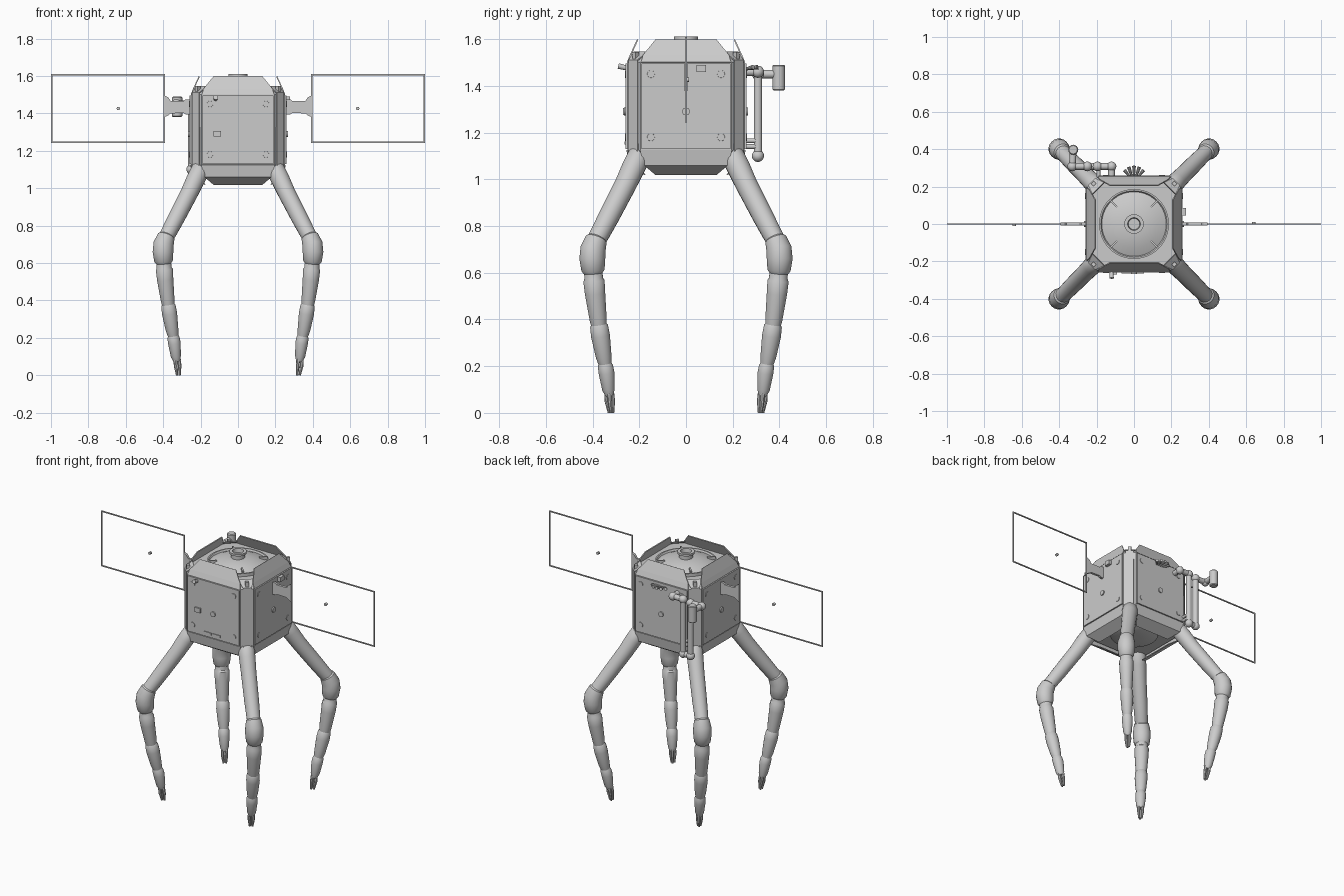
import bpy, bmesh, math
from mathutils import Vector, Matrix

if "Cube" in bpy.data.objects:
    bpy.data.objects.remove(bpy.data.objects["Cube"])


def finish(name, bm, smooth=True):
    bmesh.ops.recalc_face_normals(bm, faces=bm.faces)
    me = bpy.data.meshes.new(name)
    bm.to_mesh(me)
    bm.free()
    ob = bpy.data.objects.new(name, me)
    bpy.context.collection.objects.link(ob)
    if smooth:
        bpy.ops.object.select_all(action='DESELECT')
        ob.select_set(True)
        bpy.context.view_layer.objects.active = ob
        bpy.ops.object.shade_smooth_by_angle(angle=math.radians(35))
    return ob


def loft(name, rings, smooth=True, caps=True):
    """Skin a list of closed rings with quads."""
    bm = bmesh.new()
    loops = [[bm.verts.new(p) for p in r] for r in rings]
    n = len(loops[0])
    for a, b in zip(loops, loops[1:]):
        for i in range(n):
            j = (i + 1) % n
            bm.faces.new((a[i], a[j], b[j], b[i]))
    if caps:
        bm.faces.new(loops[0])
        bm.faces.new(loops[-1])
    return finish(name, bm, smooth)


def tube(name, pts, radii, n=16):
    """Round tube along points lying in one plane."""
    pts = [Vector(p) for p in pts]
    d = (pts[-1] - pts[0]).normalized()
    ref = Vector((0, 0, 1)).cross(d)
    ref = ref.normalized() if ref.length > 0.02 else Vector((1, 0, 0))
    rings = []
    for i, (p, r) in enumerate(zip(pts, radii)):
        t = (pts[min(i + 1, len(pts) - 1)] - pts[max(i - 1, 0)]).normalized()
        u = (ref - t * ref.dot(t)).normalized()
        v = t.cross(u)
        rings.append([p + r * (math.cos(k * math.tau / n) * u + math.sin(k * math.tau / n) * v)
                      for k in range(n)])
    return loft(name, rings)


def box(name, loc, size, rot=None):
    bm = bmesh.new()
    m = Matrix.Translation(loc) @ (rot or Matrix()) @ Matrix.Diagonal((*size, 1))
    bmesh.ops.create_cube(bm, size=1, matrix=m)
    return finish(name, bm, False)


def octagon(h, c, z):
    return [Vector((x, y, z)) for x, y in ((h, -c), (h, c), (c, h), (-c, h), (-h, c), (-h, -c), (-c, -h), (c, -h))]


def plate(name, rows, turn, t=0.006):
    """Bent plate: rows of (half width, distance, height), facing outwards, turned about z."""
    rot = Matrix.Rotation(turn, 3, 'Z')
    bm = bmesh.new()
    vs = [(bm.verts.new(rot @ Vector((-w, -d, z))), bm.verts.new(rot @ Vector((w, -d, z)))) for w, d, z in rows]
    for a, b in zip(vs, vs[1:]):
        bm.faces.new((a[0], a[1], b[1], b[0]))
    ob = finish(name, bm, False)
    sol = ob.modifiers.new('thickness', 'SOLIDIFY')
    sol.thickness, sol.offset = t, 0
    return ob


def spin(name, profile, n=48):
    """Lathed shape about z from (radius, height) pairs."""
    return loft(name, [[Vector((r * math.cos(k * math.tau / n), r * math.sin(k * math.tau / n), z))
                        for k in range(n)] for r, z in profile])


# Body hull with chamfered corners
loft('body', [octagon(0.235, 0.18, 1.09), octagon(0.25, 0.195, 1.12),
              octagon(0.25, 0.195, 1.50), octagon(0.235, 0.18, 1.525)], False)

# Wall panels, open flaps above and below, side fittings
for k in range(4):
    a = k * math.pi / 2
    rot = Matrix.Rotation(a, 4, 'Z')
    plate('side_panel', [(0.19, 0.254, 1.13), (0.19, 0.254, 1.495)], a, 0.010)
    plate('upper_flap', [(0.192, 0.25, 1.50), (0.185, 0.238, 1.53), (0.13, 0.207, 1.598)], a)
    plate('lower_flap', [(0.197, 0.252, 1.125), (0.178, 0.242, 1.06), (0.13, 0.175, 1.02)], a)
    tube('port_ring', [rot @ Vector((0, -y, 1.29)) for y in (0.25, 0.266, 0.266, 0.258)],
         (0.017, 0.017, 0.010, 0.010))
    for x in (-0.15, 0.15):
        for z in (1.18, 1.45):
            tube('corner_port', [rot @ Vector((x, -y, z)) for y in (0.25, 0.262)], (0.018, 0.016))

# Corner columns and deck struts
for k in range(4):
    a = math.pi / 4 + k * math.pi / 2
    plate('corner_strip', [(0.026, 0.318, 1.11), (0.026, 0.318, 1.51), (0.045, 0.27, 1.545)], a)
    rot = Matrix.Rotation(a, 4, 'Z')
    box('deck_strut', rot @ Vector((0.155, 0, 1.55)), (0.05, 0.010, 0.020), rot)
    box('corner_hinge', rot @ Vector((0.305, 0, 1.53)), (0.02, 0.02, 0.03), rot)

# Docking dome on the top deck, with central ring
spin('top_dome', [(0.187, 1.52), (0.187, 1.545), (0.178, 1.545), (0.172, 1.535), (0.13, 1.553),
                  (0.08, 1.565), (0.04, 1.57)])
spin('dock_ring', [(0.042, 1.56), (0.042, 1.595), (0.052, 1.597), (0.052, 1.61), (0.034, 1.61),
                   (0.030, 1.585)], 32)
spin('bottom_dome', [(0.15, 1.10), (0.15, 1.075), (0.11, 1.06), (0.05, 1.055)])

# Solar wings: open frame, flat boom and a small fitting each
for s in (-1, 1):
    for z in (1.246, 1.606):
        box('wing_rail', (s * 0.695, 0, z), (0.61, 0.007, 0.007))
    for x in (0.3935, 0.9965):
        box('wing_post', (s * x, 0, 1.426), (0.007, 0.007, 0.367))
    tube('wing_fitting', [(s * 0.64, s * 0.004 - 0.008, 1.426), (s * 0.64, s * 0.004 + 0.008, 1.426)], (0.009, 0.009))
    outline = [(0.25, 1.395), (0.28, 1.395), (0.29, 1.402), (0.36, 1.40), (0.372, 1.39), (0.393, 1.38),
               (0.393, 1.495), (0.372, 1.485), (0.36, 1.465), (0.29, 1.465), (0.28, 1.475), (0.25, 1.475)]
    loft('wing_boom', [[Vector((s * x, y, z)) for x, z in outline] for y in (-0.008, 0.008)], False)

# Legs: each segment is rows of (offset along the diagonal in x and y, height, radius)
segments = {
    'upper_leg': [(0.185, 1.125, 0.035), (0.20, 1.10, 0.050), (0.225, 1.05, 0.050), (0.26, 0.975, 0.047),
                  (0.33, 0.84, 0.045), (0.372, 0.76, 0.042), (0.39, 0.73, 0.040)],
    'knee': [(0.378, 0.755, 0.030), (0.384, 0.742, 0.047), (0.398, 0.70, 0.055), (0.401, 0.66, 0.056),
             (0.398, 0.61, 0.050), (0.396, 0.59, 0.035)],
    'shin': [(0.398, 0.62, 0.040), (0.395, 0.575, 0.040), (0.394, 0.565, 0.046), (0.389, 0.51, 0.044),
             (0.376, 0.40, 0.037), (0.372, 0.365, 0.032)],
    'ankle': [(0.374, 0.385, 0.030), (0.372, 0.37, 0.039), (0.366, 0.33, 0.041), (0.352, 0.24, 0.034),
              (0.345, 0.20, 0.026)],
    'foot': [(0.348, 0.22, 0.024), (0.345, 0.20, 0.033), (0.340, 0.17, 0.034), (0.332, 0.10, 0.027),
             (0.328, 0.075, 0.018)],
}
for sx, sy, side in ((1, -1, 'front_right'), (-1, -1, 'front_left'), (1, 1, 'back_right'), (-1, 1, 'back_left')):
    for part, rows in segments.items():
        tube(f'{side}_{part}', [(c * sx, c * sy, z) for c, z, r in rows], [r for c, z, r in rows], 20)
    for k in range(3):
        ox, oy = (0.013 * f(k * math.tau / 3) for f in (math.cos, math.sin))
        tube(f'{side}_claw', [(0.329 * sx + ox, 0.329 * sy + oy, 0.09),
                              (0.326 * sx + ox * 1.1, 0.326 * sy + oy * 1.1, 0.05),
                              (0.321 * sx + ox * 0.7, 0.321 * sy + oy * 0.7, 0.0)], (0.010, 0.010, 0.006), 8)

# Folded robot arm on the back, links between ball joints
joints = [(-0.12, 0.25, 1.46), (-0.12, 0.308, 1.46), (-0.195, 0.308, 1.46), (-0.195, 0.308, 1.10),
          (-0.25, 0.308, 1.10), (-0.25, 0.308, 1.45), (-0.33, 0.308, 1.45), (-0.325, 0.395, 1.45)]
for i, (p, q) in enumerate(zip(joints, joints[1:])):
    tube('arm_link', [p, q], (0.018, 0.018))
    if i:
        bm = bmesh.new()
        bmesh.ops.create_uvsphere(bm, u_segments=16, v_segments=10, radius=0.026, matrix=Matrix.Translation(p))
        finish('arm_joint', bm)
tube('arm_camera', [(-0.325, 0.397, z) for z in (1.38, 1.385, 1.485, 1.49)], (0.022, 0.027, 0.027, 0.022))
for z in (1.14, 1.165):
    tube('arm_rest', [(-0.19, 0.25, z), (-0.19, 0.31, z)], (0.010, 0.010))

# Thruster cluster on the back edge
for k in range(-2, 3):
    t = k * 0.45
    tube('thruster', [(0.01 * k, 0.25, 1.47), (0.065 * math.sin(t), 0.25 + 0.06 * math.cos(t), 1.48)], (0.005, 0.010), 10)

# Small instruments and slots on the front and right faces
tube('front_sensor', [(-0.12, -0.25, 1.475), (-0.12, -0.29, 1.485)], (0.010, 0.012))
box('front_camera', (-0.11, -0.262, 1.29), (0.04, 0.014, 0.03))
for x in (-0.04, 0.025):
    box('front_slot', (x, -0.26, 1.155), (0.055, 0.008, 0.014))
box('side_sensor', (0.268, 0.065, 1.475), (0.022, 0.04, 0.03))
